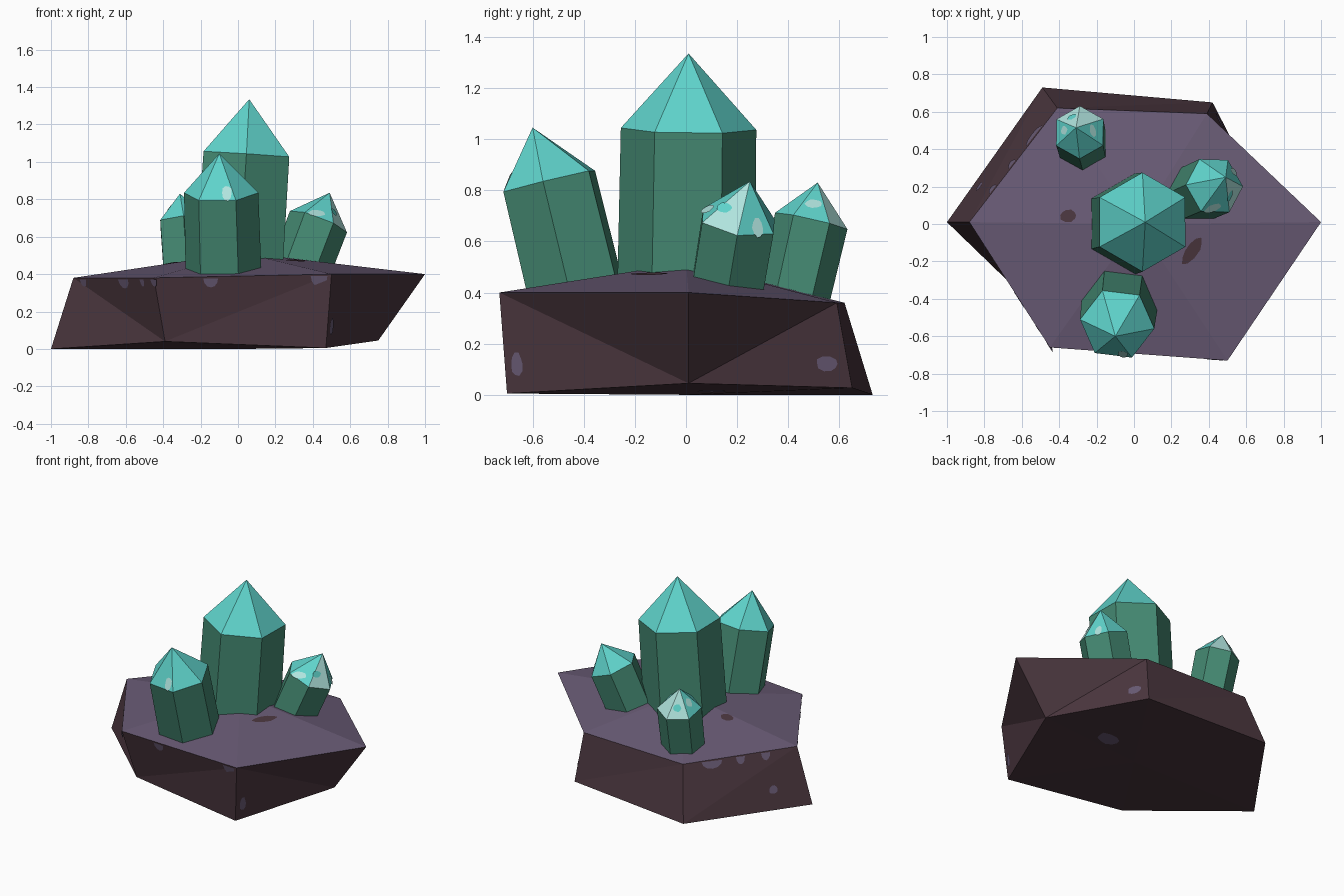
import bpy, bmesh, math, random
from mathutils import Vector
from mathutils.bvhtree import BVHTree

if "Cube" in bpy.data.objects:
    bpy.data.objects.remove(bpy.data.objects["Cube"])

random.seed(4)


def material(name, hex_rgb):
    lin = []
    for i in (0, 2, 4):
        c = int(hex_rgb[i:i + 2], 16) / 255
        lin.append(c / 12.92 if c < 0.04045 else ((c + 0.055) / 1.055) ** 2.4)
    m = bpy.data.materials.new(name)
    m.diffuse_color = (*lin, 1)
    m.use_nodes = True
    m.node_tree.nodes["Principled BSDF"].inputs["Base Color"].default_value = m.diffuse_color
    return m


ROCK = material("dark rock", "4a363e")
TOP = material("purple rock top", "685a74")
BODY = material("deep green crystal", "458a73")
TIP = material("teal crystal tip", "5fd3cb")
PALE = material("pale crystal", "b0e4de")


def finish(bm, name, mats):
    me = bpy.data.meshes.new(name)
    bm.normal_update()
    tree = BVHTree.FromBMesh(bm)
    bm.to_mesh(me)
    bm.free()
    for m in mats:
        me.materials.append(m)
    bpy.context.collection.objects.link(bpy.data.objects.new(name, me))
    return tree


def patch(name, tree, start, direction, ru, rv, mat, turn=0, drip=False):
    """Thin irregular patch laid on the face hit by a ray."""
    hit, n, _, _ = tree.ray_cast(Vector(start), Vector(direction).normalized())
    if hit is None:
        return
    if n.dot(Vector(direction)) > 0:
        n = -n
    ref = Vector((0, 1, 0)) if abs(n.z) > 0.9 else Vector((0, 0, 1))
    v = (ref - n * ref.dot(n)).normalized()
    u = v.cross(n)
    bm = bmesh.new()
    vs = []
    count = 7 if drip else 10
    for i in range(count):
        a = math.pi * (1 + i / (count - 1)) if drip else math.tau * i / count
        k = 1 if drip else random.uniform(0.85, 1.1)
        x, y = ru * k * math.cos(a), rv * k * math.sin(a)
        x, y = (x * math.cos(turn) - y * math.sin(turn),
                x * math.sin(turn) + y * math.cos(turn))
        vs.append(bm.verts.new(hit + n * 0.004 + u * x + v * y))
    bm.faces.new(vs)
    finish(bm, name, [mat])


# Rock base: skewed six-sided slab with a shallow peak on top
upper = [Vector(p) for p in ((-0.88, 0.01, 0.38), (-0.45, -0.66, 0.38), (0.5, -0.73, 0.4),
                             (1, 0.01, 0.4), (0.39, 0.59, 0.36), (-0.41, 0.62, 0.36))]
lower = [Vector(p) for p in ((-1, 0.01, 0), (-0.39, -0.58, 0.04), (0.47, -0.70, 0.005),
                             (0.75, 0.01, 0.045), (0.42, 0.65, 0.027), (-0.49, 0.73, 0))]
bm = bmesh.new()
up = [bm.verts.new(p) for p in upper]
lo = [bm.verts.new(p) for p in lower]
peak, under = bm.verts.new((0.02, 0, 0.515)), bm.verts.new((0, 0, 0))
for i in range(6):
    j = (i + 1) % 6
    bm.faces.new((up[i], up[j], peak)).material_index = 1
    bm.faces.new((lo[i], lo[j], up[j], up[i]))
    bm.faces.new((lo[j], lo[i], under))
bmesh.ops.triangulate(bm, faces=[f for f in bm.faces if len(f.verts) == 4])
rock = finish(bm, "rock_base", [ROCK, TOP])

# Purple drips hanging from the rock rim: (rim edge, position, half width, depth)
for e, t, w, d in ((0, .12, .03, .04), (0, .62, .05, .05), (0, .85, .02, .04),
                   (1, .0, .03, .04), (1, .32, .04, .05), (1, .93, .045, .06),
                   (5, .25, .07, .05), (5, .5, .03, .05), (5, .72, .03, .05)):
    p = upper[e].lerp(upper[(e + 1) % 6], t) - Vector((0, 0, 0.008))
    out = (upper[(e + 1) % 6] - upper[e]).cross(Vector((0, 0, 1))).normalized()
    patch("rim_drip", rock, p + out, -out, w, d, TOP, drip=True)

# Loose spots on the rock
patch("top_spot", rock, (-0.35, 0.045, 2), (0, 0, -1), .047, .035, ROCK)
patch("top_spot", rock, (0.31, -0.14, 2), (0, 0, -1), .085, .035, ROCK, 0.95)
patch("side_spot", rock, (2, 0.55, 0.12), (-1, 0, 0), .05, .03, TOP)
patch("side_spot", rock, (2, -0.66, 0.12), (-1, 0, 0), .025, .045, TOP)
patch("side_spot", rock, (-2, 0.2, 0.13), (1, 0, 0), .03, .03, TOP)
patch("under_spot", rock, (0.3, 0.1, -1), (0, 0, 1), .08, .06, TOP)


def crystal(name, base, shoulder, apex, r0, r1, turn, pale=()):
    """Six-sided prism with a pointed tip, leaning from base to shoulder."""
    base, shoulder = Vector(base), Vector(shoulder)
    q = Vector((0, 0, 1)).rotation_difference(shoulder - base)
    bm = bmesh.new()

    def ring(c, r):
        return [bm.verts.new(c + q @ Vector((r * math.cos(a), r * math.sin(a), 0)))
                for a in (math.radians(turn + 60 * k) for k in range(6))]
    a, b = ring(base, r0), ring(shoulder, r1)
    top = bm.verts.new(apex)
    for i in range(6):
        j = (i + 1) % 6
        bm.faces.new((a[i], a[j], b[j], b[i]))
        bm.faces.new((b[i], b[j], top)).material_index = 2 if i in pale else 1
    bm.faces.new(a[::-1])
    return finish(bm, name, [BODY, TIP, PALE])


# Crystals
crystal("main_crystal", (0, 0, .35), (.045, .01, 1.04), (.06, .01, 1.335), .27, .265, 30)
front = crystal("front_crystal", (-.075, -.41, .32), (-.09, -.535, .835),
                (-.10, -.60, 1.045), .205, .2, -7)
right = crystal("right_crystal", (.305, .15, .35), (.43, .205, .68),
                (.49, .25, .835), .16, .163, 0, pale=(5,))
back = crystal("back_crystal", (-.27, .41, .33), (-.29, .49, .68),
               (-.31, .515, .83), .14, .145, 30, pale=(0, 1))

# Pale and teal spots on the crystal tips
patch("tip_spot", front, (-.06, -2, .83), (0, 1, 0), .028, .045, PALE)
patch("tip_spot", right, (.42, -2, .725), (0, 1, 0), .05, .025, PALE)
patch("tip_spot", right, (.53, .28, 2), (0, 0, -1), .025, .04, PALE)
patch("tip_spot", right, (2, .15, .73), (-1, 0, 0), .035, .022, TIP)
patch("tip_spot", back, (-.33, .57, 2), (0, 0, -1), .03, .025, TIP)
patch("tip_spot", back, (-.37, .5, 2), (0, 0, -1), .025, .03, PALE)
patch("tip_spot", back, (2, .5, .745), (-1, 0, 0), .035, .025, PALE)
